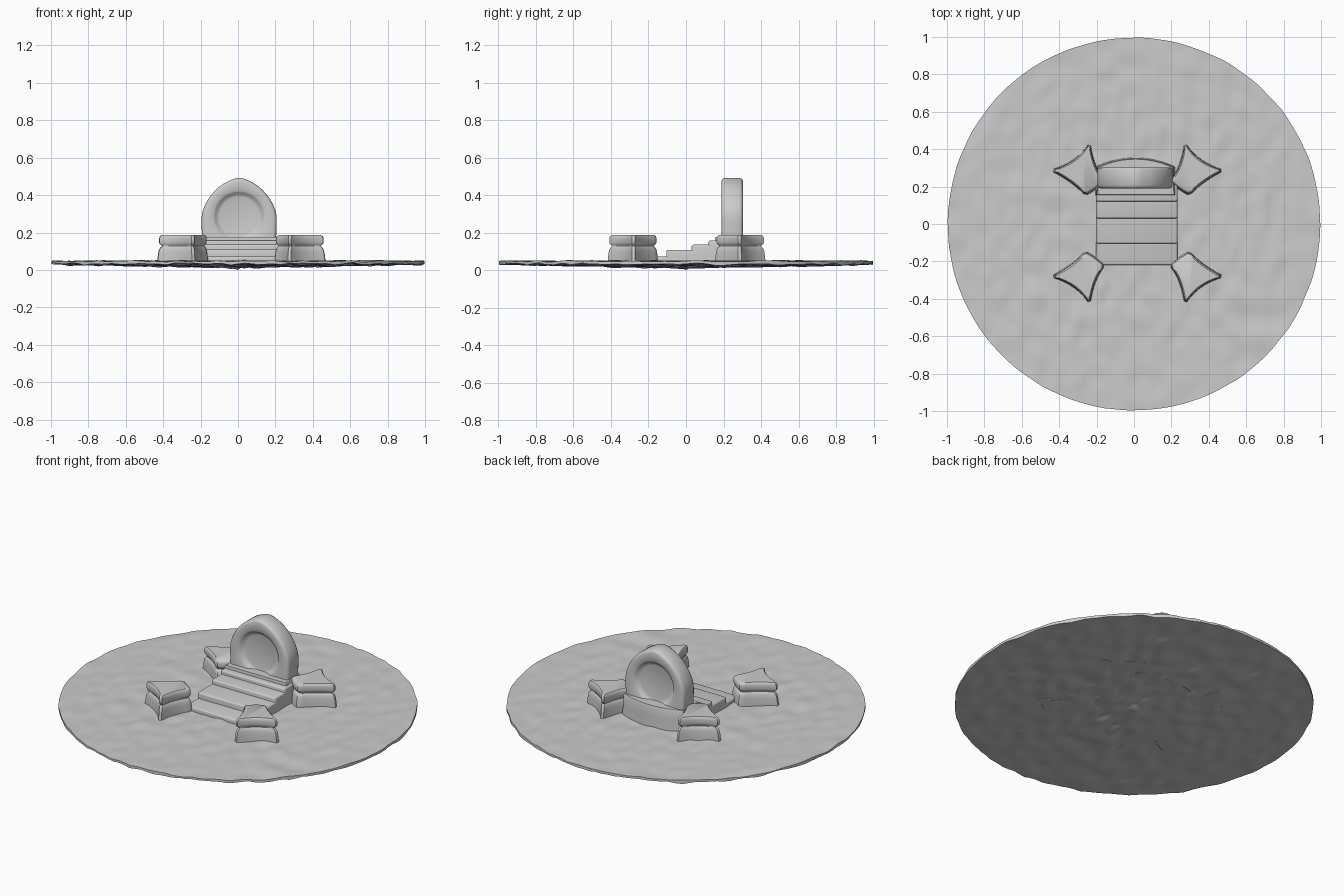
import bpy, bmesh, math
from mathutils import Vector, noise

if "Cube" in bpy.data.objects:
    bpy.data.objects.remove(bpy.data.objects["Cube"])


def finish(name, bm, angle=40):
    bmesh.ops.recalc_face_normals(bm, faces=bm.faces)
    me = bpy.data.meshes.new(name)
    bm.to_mesh(me)
    bm.free()
    ob = bpy.data.objects.new(name, me)
    bpy.context.collection.objects.link(ob)
    bpy.ops.object.select_all(action='DESELECT')
    ob.select_set(True)
    bpy.context.view_layer.objects.active = ob
    bpy.ops.object.shade_smooth_by_angle(angle=math.radians(angle))
    return ob


def loft(name, loops, angle=40):
    """Skin a stack of equal-length closed loops and cap both ends."""
    bm = bmesh.new()
    rows = [[bm.verts.new(p) for p in loop] for loop in loops]
    n = len(rows[0])
    for a, b in zip(rows, rows[1:]):
        for i in range(n):
            j = (i + 1) % n
            bm.faces.new((a[i], a[j], b[j], b[i]))
    bm.faces.new(rows[0])
    bm.faces.new(rows[-1])
    return finish(name, bm, angle)


def box(name, x0, x1, y0, y1, z0, z1, bevel):
    bm = bmesh.new()
    bmesh.ops.create_cube(bm, size=1)
    for v in bm.verts:
        v.co = Vector(((x0 + x1) / 2 + v.co.x * (x1 - x0),
                       (y0 + y1) / 2 + v.co.y * (y1 - y0),
                       (z0 + z1) / 2 + v.co.z * (z1 - z0)))
    bmesh.ops.bevel(bm, geom=bm.edges[:], offset=bevel, segments=3,
                    profile=0.5, affect='EDGES')
    return finish(name, bm)


# Rough round ground: rippled top, sagging underside, ragged rim
def ground():
    bm = bmesh.new()
    rings, segs = 44, 160
    layers = []
    for side in (1, 0):
        grid = []
        for k in range(1, rings + 1):
            row = []
            for i in range(segs):
                a = math.tau * i / segs
                r = k / rings
                if k == rings:
                    r -= 0.008 * (0.5 + 0.5 * noise.noise(Vector((math.cos(a) * 9, math.sin(a) * 9, 3))))
                x, y = r * math.cos(a), r * math.sin(a)
                n = noise.noise(Vector((x * 14, y * 9, side * 7)))
                if side:
                    z = 0.047 + 0.008 * n
                else:
                    z = max(0.0, 0.012 + 0.02 * r + 0.012 * n)
                row.append(bm.verts.new((x, y, z)))
            grid.append(row)
        centre = bm.verts.new((0, 0, 0.047 if side else 0.0))
        for i in range(segs):
            j = (i + 1) % segs
            bm.faces.new((centre, grid[0][i], grid[0][j]))
            for a, b in zip(grid, grid[1:]):
                bm.faces.new((a[i], b[i], b[j], a[j]))
        layers.append(grid[-1])
    top, bottom = layers
    for i in range(segs):
        j = (i + 1) % segs
        bm.faces.new((top[i], bottom[i], bottom[j], top[j]))
    finish("ground", bm, 60)


ground()

# Four-pointed corner stones: flared base, waist and rounded cap
TIPS = [(0.46, 0.285), (0.255, 0.43), (0.178, 0.23), (0.28, 0.155)]
PULLS = [(0.32, 0.32), (0.235, 0.29), (0.22, 0.185), (0.34, 0.225)]


def star_outline():
    pts = []
    for i, tip in enumerate(TIPS):
        p, c, q = Vector(tip), Vector(PULLS[i]), Vector(TIPS[(i + 1) % 4])
        for k in range(1, 12):
            t = k / 12
            pts.append(p * (1 - t) ** 2 + c * 2 * t * (1 - t) + q * t * t)
    return pts


star = star_outline()
mid = Vector((0.295, 0.28))
STONE = [(1.06, 0.02), (1.06, 0.055), (1.03, 0.09), (1.0, 0.108), (0.95, 0.12), (0.88, 0.127),
         (0.89, 0.131), (0.97, 0.138), (1.0, 0.148), (1.0, 0.168), (0.97, 0.18), (0.9, 0.186)]
for sx, side in ((-1, "left"), (1, "right")):
    for sy, end in ((-1, "front"), (1, "back")):
        loops = []
        for s, z in STONE:
            ring = [mid + (p - mid) * s for p in star]
            loops.append([(0.018 + sx * p.x, sy * p.y + 0.003, z) for p in ring])
        loft(f"corner_stone_{end}_{side}", loops)

# Stairs climbing to the back
for i, (y, z) in enumerate([(-0.22, 0.072), (-0.105, 0.108), (0.03, 0.135), (0.12, 0.158)]):
    box(f"step_{i + 1}", -0.203, 0.232, y, 0.25, 0.02, z, 0.01)

# Pedestal with a bowed back
plan = [(-0.2, 0.155), (0.22, 0.155)]
for k in range(17):
    u = 1 - k / 8
    plan.append((0.008 + 0.203 * u, 0.305 + 0.045 * (1 - u * u)))
loops = []
for s, z in [(1.04, 0.02), (1.03, 0.06), (1.0, 0.11), (1.0, 0.165), (0.97, 0.175)]:
    loops.append([(0.008 + (x - 0.008) * s, 0.23 + (y - 0.23) * s, z) for x, y in plan])
loft("pedestal", loops)

# Upright portal slab with a soft point and a round recess on both faces
half = [(0, 0.492), (0.06, 0.473), (0.115, 0.437), (0.165, 0.378), (0.197, 0.305),
        (0.2, 0.22), (0.19, 0.15), (0.14, 0.1), (0.0, 0.1)]
ctrl = half + [(-x, z) for x, z in half[-2:0:-1]]
outline = []
for i in range(len(ctrl)):
    p0, p1, p2, p3 = (Vector(ctrl[(i + d) % len(ctrl)]) for d in (-1, 0, 1, 2))
    for k in range(5):
        t = k / 5
        outline.append(0.5 * (2 * p1 + (p2 - p0) * t + (2 * p0 - 5 * p1 + 4 * p2 - p3) * t * t
                              + (3 * p1 - p0 - 3 * p2 + p3) * t ** 3))
hub = Vector((0, 0.285))


def slab_ring(scale, y):
    return [(0.006 + p.x, y, p.y) for p in (hub + (q - hub) * scale for q in outline)]


def disc_ring(r, y):
    return [(0.006 + p.x, y, p.y) for p in (hub + (q - hub).normalized() * r for q in outline)]


face = [(disc_ring, 0.105, 0.024), (disc_ring, 0.118, 0.02), (disc_ring, 0.13, 0.006),
        (disc_ring, 0.137, 0.002), (slab_ring, 0.92, 0.0), (slab_ring, 0.97, 0.004),
        (slab_ring, 1.0, 0.016)]
loops = [f(s, 0.19 + d) for f, s, d in face]
loops += [f(s, 0.303 - d) for f, s, d in reversed(face)]
loft("portal_slab", loops, 50)
